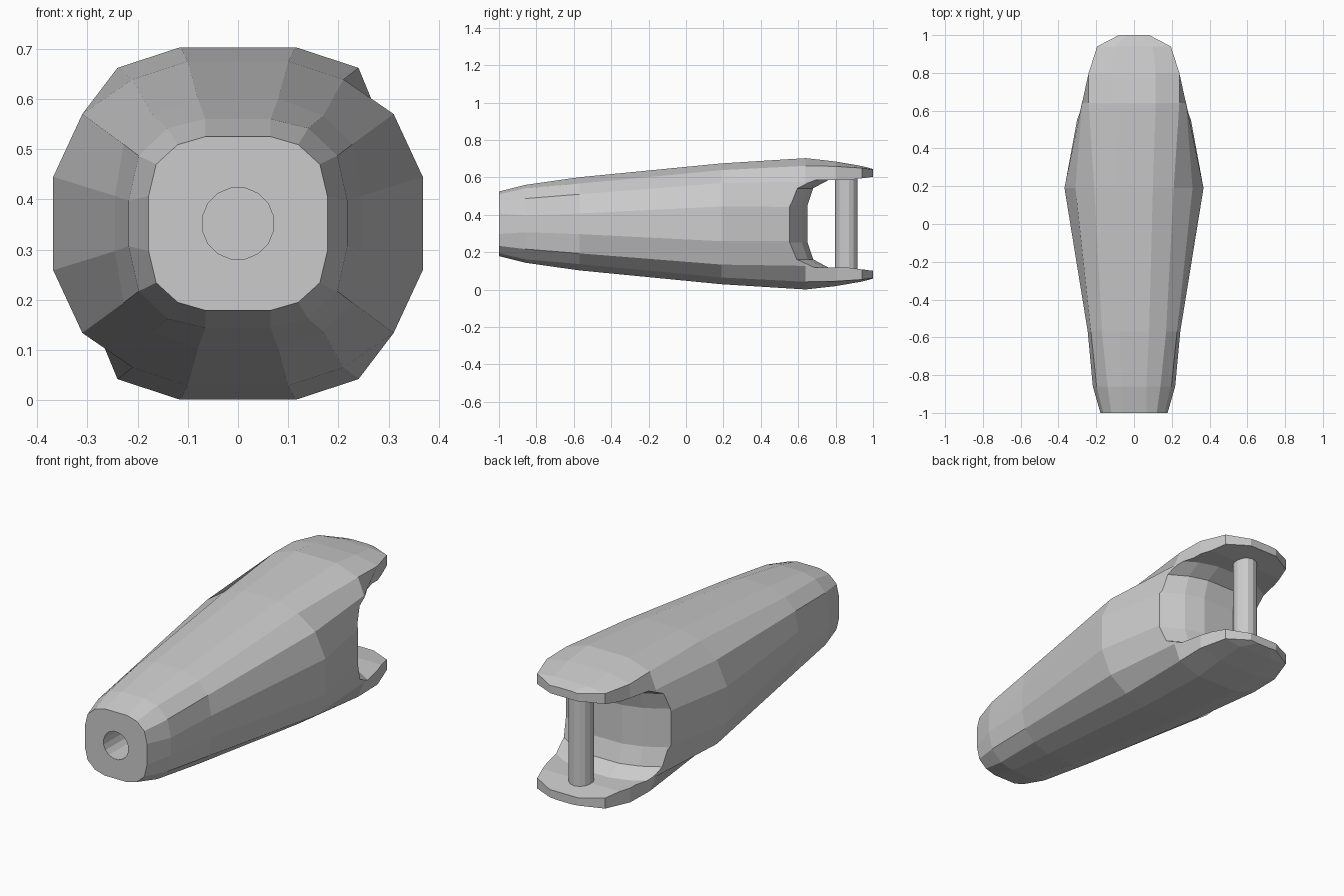
import bpy, bmesh, math

if "Cube" in bpy.data.objects:
    bpy.data.objects.remove(bpy.data.objects["Cube"])

ZC = 0.352  # height of the long axis


def loft(name, rings):
    """Skin closed rings of 3D points and cap both ends."""
    bm = bmesh.new()
    rows = [[bm.verts.new(p) for p in ring] for ring in rings]
    n = len(rows[0])
    for a, b in zip(rows, rows[1:]):
        for i in range(n):
            j = (i + 1) % n
            bm.faces.new((a[i], a[j], b[j], b[i]))
    bm.faces.new(rows[0])
    bm.faces.new(rows[-1])
    bmesh.ops.recalc_face_normals(bm, faces=bm.faces)
    me = bpy.data.meshes.new(name)
    bm.to_mesh(me)
    bm.free()
    ob = bpy.data.objects.new(name, me)
    bpy.context.collection.objects.link(ob)
    return ob


def cut(target, cutter):
    """Subtract the cutter and remove it."""
    mod = target.modifiers.new("cut", 'BOOLEAN')
    mod.operation = 'DIFFERENCE'
    mod.solver = 'EXACT'
    mod.object = cutter
    cutter.hide_render = True
    bpy.context.view_layer.objects.active = target
    bpy.ops.object.modifier_apply(modifier=mod.name)
    bpy.data.objects.remove(cutter)


def section(y, quarter):
    """Mirror a quarter outline (top to side) into a full ring."""
    right = quarter + [(x, -z) for x, z in reversed(quarter)]
    full = right + [(-x, z) for x, z in reversed(right)]
    return [(x, y, ZC + z) for x, z in full]


def rod(name, axis, r, a, b, centre, sides):
    rings = []
    for t in (a, b):
        ring = []
        for i in range(sides):
            u = 2 * math.pi * (i + 0.5) / sides
            c, s = r * math.cos(u), r * math.sin(u)
            ring.append((c, t, centre + s) if axis == 'y' else (c, centre + s, t))
        rings.append(ring)
    return loft(name, rings)


# Tapered body, running on into the two fork plates
stations = [
    (-1.00, [(0.065, 0.173), (0.12, 0.157), (0.163, 0.118), (0.178, 0.055)]),
    (-0.86, [(0.065, 0.208), (0.14, 0.19), (0.198, 0.135), (0.218, 0.045)]),
    (-0.57, [(0.08, 0.249), (0.17, 0.215), (0.228, 0.158), (0.245, 0.055)]),
    (0.19, [(0.10, 0.323), (0.21, 0.287), (0.31, 0.218), (0.368, 0.093)]),
    (0.64, [(0.115, 0.351), (0.24, 0.31), (0.275, 0.225), (0.285, 0.09)]),
    (0.80, [(0.115, 0.333), (0.24, 0.307), (0.24, 0.2), (0.24, 0.08)]),
    (0.94, [(0.10, 0.309), (0.195, 0.298), (0.195, 0.2), (0.195, 0.08)]),
    (1.00, [(0.04, 0.293), (0.08, 0.29), (0.08, 0.2), (0.08, 0.08)]),
]
body = loft("body", [section(y, q) for y, q in stations])

# Fork slot: filleted into the plates, its end wall bulging towards the pin
half = [(1.2, 0.252), (0.99, 0.25), (0.86, 0.233), (0.76, 0.233),
        (0.68, 0.19), (0.65, 0.10)]
slot_rings = []
for x, back in [(-0.5, 0.2), (-0.29, 0.09), (-0.19, 0.03), (-0.09, 0),
                (0.09, 0), (0.19, 0.03), (0.29, 0.09), (0.5, 0.2)]:
    prof = half + [(y, -z) for y, z in reversed(half)]
    slot_rings.append([(x, y - (back if y < 0.8 else 0), ZC + z) for y, z in prof])
cut(body, loft("slot_cutter", slot_rings))

# Round bore in the front end
cut(body, rod("bore_cutter", 'y', 0.072, -1.1, -0.6, ZC, 16))

# Cross pin between the fork plates
rod("fork_pin", 'z', 0.06, ZC - 0.26, ZC + 0.26, 0.857, 14)
